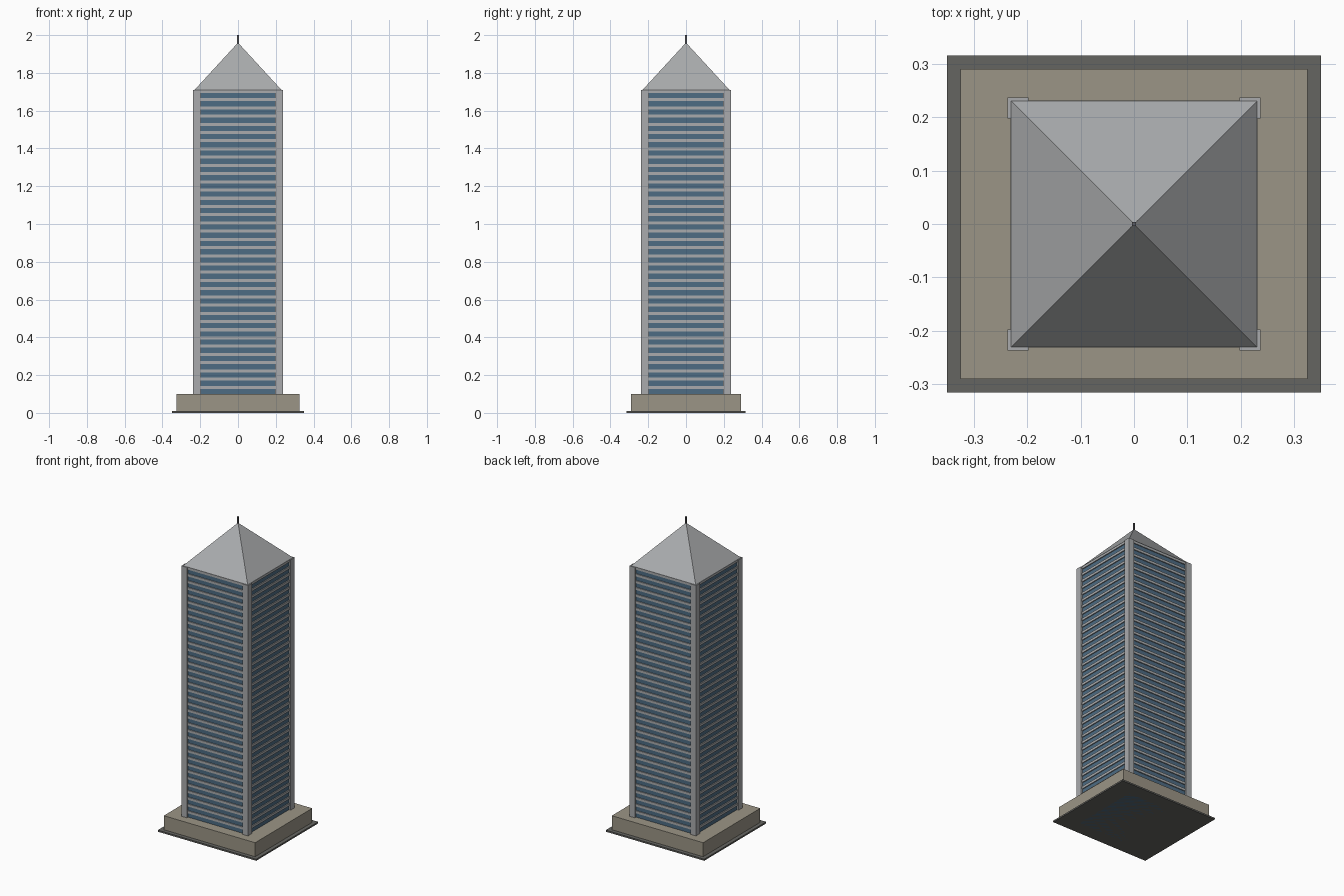
import bpy, bmesh

if "Cube" in bpy.data.objects:
    bpy.data.objects.remove(bpy.data.objects["Cube"])


def material(name, rgb):
    m = bpy.data.materials.new(name)
    m.diffuse_color = (*rgb, 1)
    m.use_nodes = True
    m.node_tree.nodes["Principled BSDF"].inputs["Base Color"].default_value = m.diffuse_color
    return m


glass = material("blue_glass", (0.075, 0.15, 0.23))
stone = material("beige_stone", (0.33, 0.30, 0.24))
paving = material("dark_paving", (0.13, 0.13, 0.12))
steel = material("pale_steel", (0.40, 0.41, 0.42))
dark = material("dark_metal", (0.12, 0.12, 0.13))


def add_box(bm, hx, hy, z0, z1, cx=0, cy=0):
    verts = bmesh.ops.create_cube(bm, size=1)["verts"]
    bmesh.ops.scale(bm, vec=(2 * hx, 2 * hy, z1 - z0), verts=verts)
    bmesh.ops.translate(bm, vec=(cx, cy, (z0 + z1) / 2), verts=verts)


def finish(name, bm, mat):
    mesh = bpy.data.meshes.new(name)
    bm.to_mesh(mesh)
    bm.free()
    mesh.materials.append(mat)
    bpy.context.collection.objects.link(bpy.data.objects.new(name, mesh))


def box(name, mat, *dims):
    bm = bmesh.new()
    add_box(bm, *dims)
    finish(name, bm, mat)


BASE, TOP = 0.10, 1.71

# Base and glazed core
box("plaza", paving, 0.35, 0.315, 0, 0.01)
box("podium", stone, 0.325, 0.29, 0.005, BASE)
box("glass_core", glass, 0.225, 0.225, 0, TOP)

# Horizontal floor bands
FLOORS = 37
step = (TOP - BASE) / FLOORS
bm = bmesh.new()
for i in range(1, FLOORS + 1):
    z = BASE + i * step
    add_box(bm, 0.231, 0.231, z - 0.016, z)
finish("floor_bands", bm, steel)

# Corner columns
bm = bmesh.new()
for sx in (-1, 1):
    for sy in (-1, 1):
        add_box(bm, 0.02, 0.02, BASE, TOP, sx * 0.217, sy * 0.217)
finish("corner_columns", bm, steel)

# Pyramid roof
bm = bmesh.new()
add_box(bm, 0.23, 0.23, TOP, 1.96)
top = [v for v in bm.verts if v.co.z > 1.9]
bmesh.ops.pointmerge(bm, verts=top, merge_co=(0, 0, 1.96))
finish("pyramid_roof", bm, steel)

# Spire
box("spire", dark, 0.004, 0.004, 1.95, 2.0)
